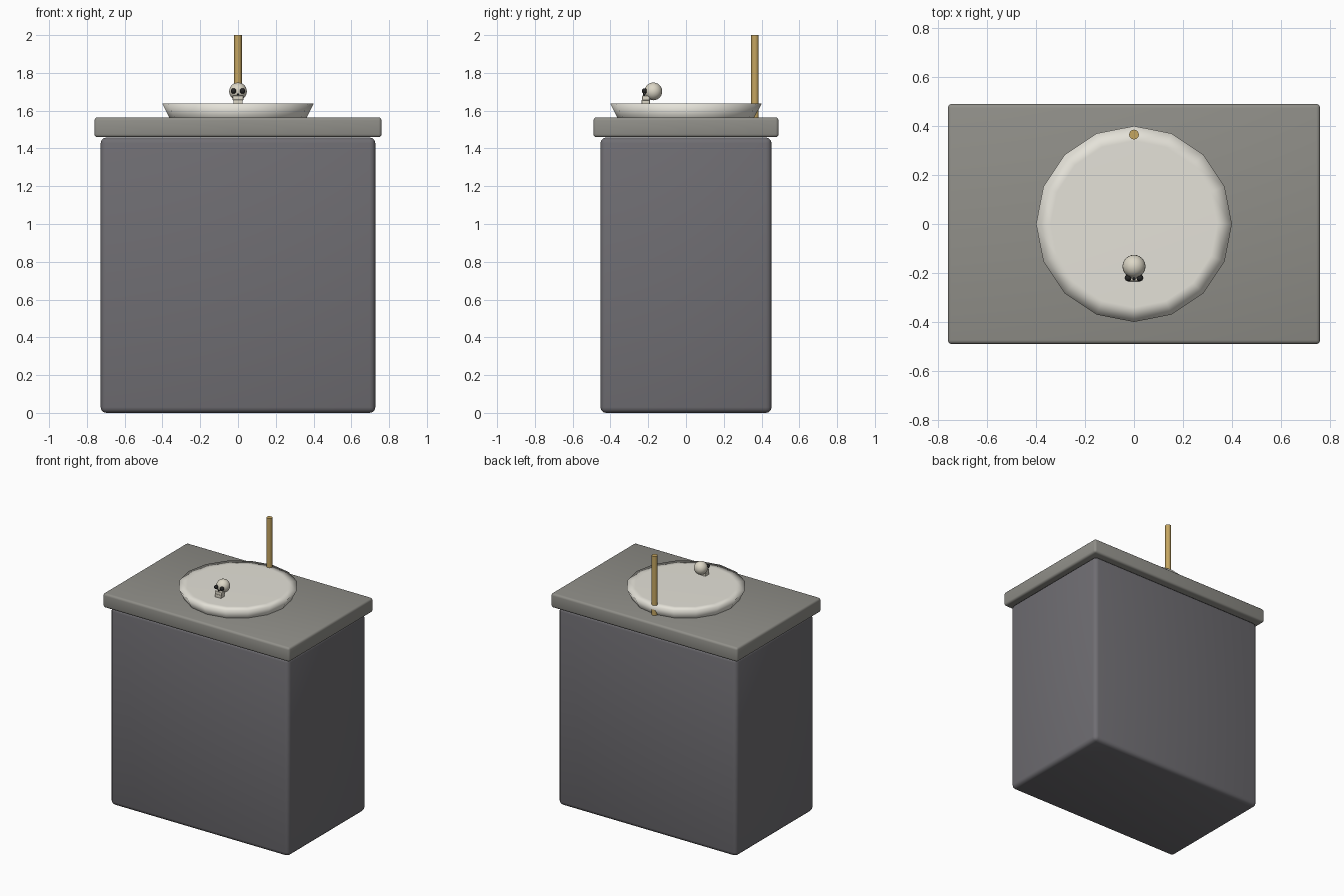
import bpy, math

if "Cube" in bpy.data.objects:
    bpy.data.objects.remove(bpy.data.objects["Cube"])


def material(name, rgb):
    m = bpy.data.materials.new(name)
    m.diffuse_color = (*rgb, 1)
    m.use_nodes = True
    m.node_tree.nodes["Principled BSDF"].inputs["Base Color"].default_value = m.diffuse_color
    return m


CABINET = material("cabinet_grey", (0.16, 0.155, 0.17))
STONE = material("counter_stone", (0.28, 0.275, 0.25))
CERAMIC = material("ceramic", (0.78, 0.76, 0.69))
BRASS = material("brass", (0.56, 0.38, 0.12))
BONE = material("bone", (0.72, 0.68, 0.57))
BLACK = material("black", (0.02, 0.02, 0.02))


def finish(ob, name, mat, angle=180):
    ob.name = name
    ob.data.materials.append(mat)
    bpy.ops.object.shade_smooth_by_angle(angle=math.radians(angle))
    return ob


def box(name, mat, center, size, bevel):
    bpy.ops.mesh.primitive_cube_add(size=1, location=center)
    ob = bpy.context.object
    ob.scale = size
    bpy.ops.object.transform_apply(location=False, rotation=False, scale=True)
    mod = ob.modifiers.new("rounded_edges", "BEVEL")
    mod.width = bevel
    mod.segments = 3
    return finish(ob, name, mat)


def ball(name, mat, center, radius):
    bpy.ops.mesh.primitive_uv_sphere_add(segments=24, ring_count=12, radius=radius, location=center)
    return finish(bpy.context.object, name, mat)


def lathe(name, mat, center, profile, sides, angle=180):
    """Closed solid of revolution from (radius, z) pairs, bottom to top."""
    verts, faces = [], []
    for r, z in profile:
        for i in range(sides):
            a = 2 * math.pi * i / sides
            verts.append((r * math.cos(a), r * math.sin(a), z))
    for k in range(len(profile) - 1):
        for i in range(sides):
            j = (i + 1) % sides
            faces.append((k * sides + i, k * sides + j, (k + 1) * sides + j, (k + 1) * sides + i))
    faces.append(tuple(reversed(range(sides))))
    faces.append(tuple(range((len(profile) - 1) * sides, len(profile) * sides)))
    mesh = bpy.data.meshes.new(name)
    mesh.from_pydata(verts, [], faces)
    ob = bpy.data.objects.new(name, mesh)
    bpy.context.collection.objects.link(ob)
    ob.location = center
    bpy.ops.object.select_all(action="DESELECT")
    ob.select_set(True)
    bpy.context.view_layer.objects.active = ob
    return finish(ob, name, mat, angle)


# Cabinet and countertop
box("cabinet", CABINET, (0, 0, 0.729), (1.454, 0.906, 1.458), 0.03)
box("countertop", STONE, (0, 0, 1.512), (1.52, 0.98, 0.105), 0.016)

# Sixteen-sided basin with a soft rim and flat top
lathe("basin", CERAMIC, (0, 0, 0), [(0.355, 1.55), (0.364, 1.565), (0.4, 1.637), (0.34, 1.638)], 16)

# Brass faucet pipe
lathe("faucet_pipe", BRASS, (0, 0.365, 0), [(0.02, 1.56), (0.02, 2.0)], 16, 40)

# Skull ornament
ball("skull_cranium", BONE, (0, -0.173, 1.702), 0.047)
box("skull_upper_jaw", BONE, (0, -0.212, 1.667), (0.056, 0.042, 0.026), 0.004)
box("skull_lower_jaw", BONE, (0, -0.213, 1.646), (0.05, 0.044, 0.026), 0.004)
for side, x in (("left", -0.024), ("right", 0.024)):
    ball(f"skull_{side}_eye", BLACK, (x, -0.22, 1.704), 0.014)
ball("skull_nose", BLACK, (0, -0.223, 1.685), 0.006)
